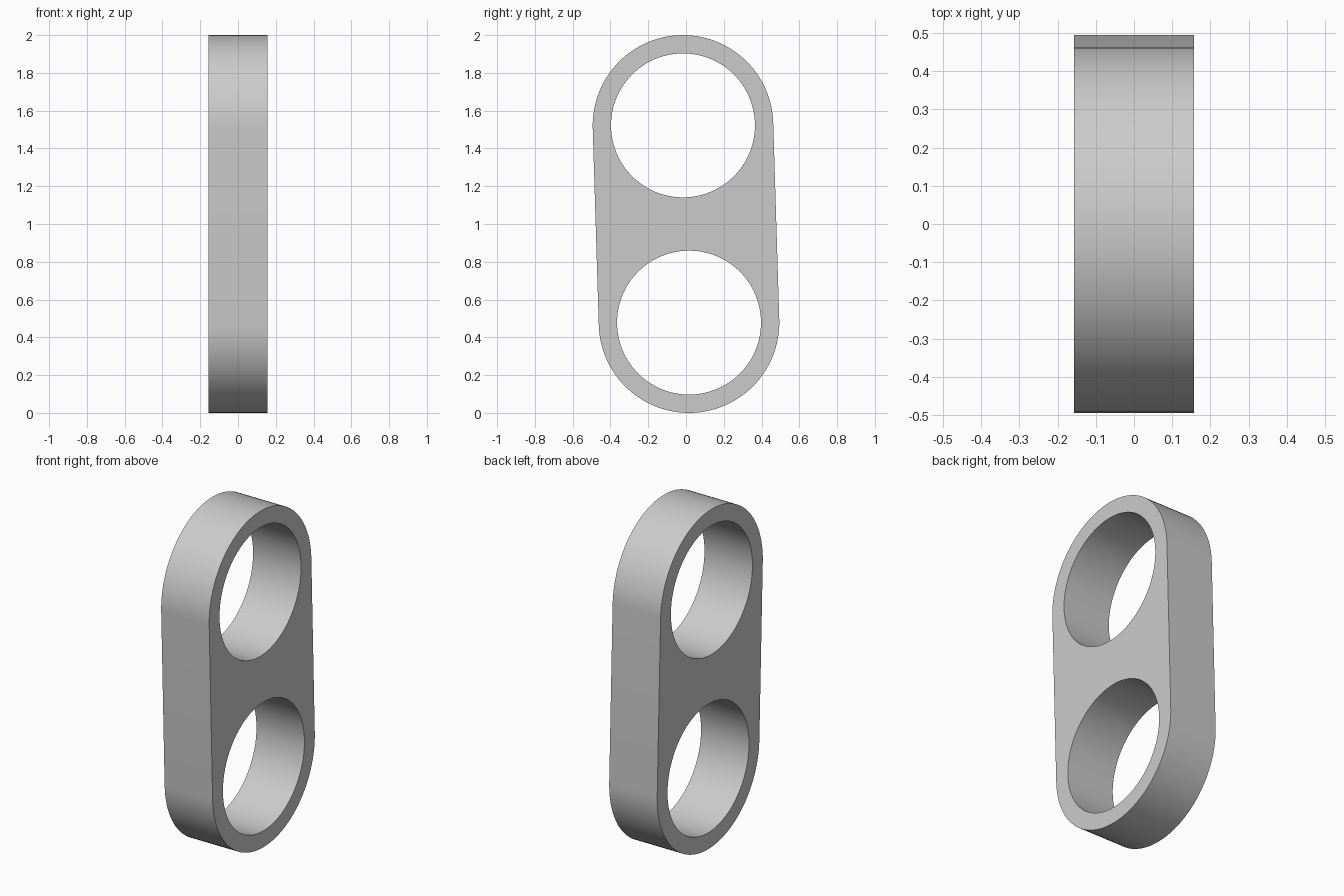
import bpy, bmesh
from math import sin, cos, pi, atan2, radians

cube = bpy.data.objects.get("Cube")
if cube:
    bpy.data.objects.remove(cube, do_unlink=True)

HALF_THICK = 0.157
OUTER_R, HOLE_R = 0.478, 0.381
UPPER, LOWER = (-0.016, 1.522), (0.016, 0.478)
SEGMENTS = 96
TILT = atan2(UPPER[0] - LOWER[0], UPPER[1] - LOWER[1])


def arc(center, radius, start, sweep, steps):
    """Points (y, z) along an arc, both ends included."""
    return [(center[0] + radius * cos(start + sweep * i / steps),
             center[1] + radius * sin(start + sweep * i / steps))
            for i in range(steps + 1)]


def add_loop(bm, points):
    verts = [bm.verts.new((-HALF_THICK, y, z)) for y, z in points]
    return [bm.edges.new((a, b)) for a, b in zip(verts, verts[1:] + verts[:1])]


# Plate outline: two half rounds joined by straight sides, leaning slightly
outline = (arc(UPPER, OUTER_R, -TILT, pi, SEGMENTS // 2)
           + arc(LOWER, OUTER_R, pi - TILT, pi, SEGMENTS // 2))
bm = bmesh.new()
edges = add_loop(bm, outline)

# Two round through holes
for center in (UPPER, LOWER):
    edges += add_loop(bm, arc(center, HOLE_R, 0, 2 * pi, SEGMENTS)[:-1])

# Fill the profile and extrude it through the thickness
bmesh.ops.triangle_fill(bm, edges=edges, use_beauty=True, normal=(1, 0, 0))
result = bmesh.ops.extrude_face_region(bm, geom=bm.faces[:], use_keep_orig=True)
moved = [g for g in result["geom"] if isinstance(g, bmesh.types.BMVert)]
bmesh.ops.translate(bm, verts=moved, vec=(2 * HALF_THICK, 0, 0))
bmesh.ops.recalc_face_normals(bm, faces=bm.faces[:])

mesh = bpy.data.meshes.new("two_hole_link_plate")
bm.to_mesh(mesh)
bm.free()
plate = bpy.data.objects.new("two_hole_link_plate", mesh)
bpy.context.collection.objects.link(plate)

# Plain grey finish
grey = bpy.data.materials.new("light_grey")
grey.use_nodes = True
color = (0.6, 0.6, 0.6, 1)
grey.diffuse_color = color
grey.node_tree.nodes["Principled BSDF"].inputs["Base Color"].default_value = color
mesh.materials.append(grey)

# Smooth rounds with crisp rims
bpy.ops.object.select_all(action="DESELECT")
plate.select_set(True)
bpy.context.view_layer.objects.active = plate
bpy.ops.object.shade_smooth_by_angle(angle=radians(30))
